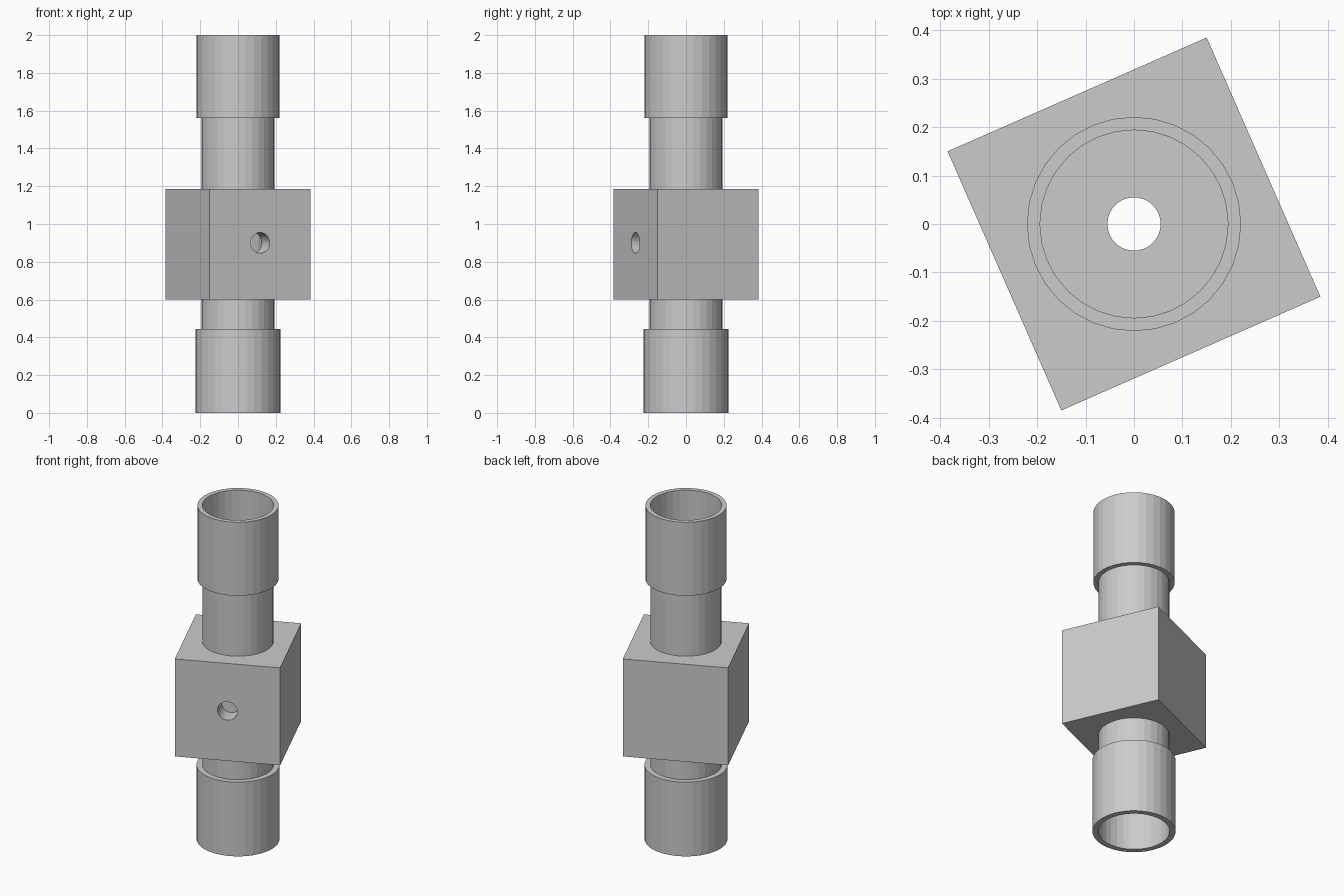
import bpy
from math import cos, sin, tau, radians, pi

if "Cube" in bpy.data.objects:
    bpy.data.objects.remove(bpy.data.objects["Cube"])

SIDES = 32
PIPE_R, BORE_R = 0.194, 0.055


def tube(name, outer, inner, z0, z1):
    """Open hollow cylinder made of four joined rings."""
    rings = [(outer, z0), (outer, z1), (inner, z1), (inner, z0)]
    verts = [(r * cos(tau * i / SIDES), r * sin(tau * i / SIDES), z)
             for r, z in rings for i in range(SIDES)]
    faces = []
    for k in range(4):
        a, b = k * SIDES, (k + 1) % 4 * SIDES
        for i in range(SIDES):
            j = (i + 1) % SIDES
            faces.append((a + i, a + j, b + j, b + i))
    mesh = bpy.data.meshes.new(name)
    mesh.from_pydata(verts, [], faces)
    obj = bpy.data.objects.new(name, mesh)
    bpy.context.collection.objects.link(obj)
    return obj


def drill(target, name, radius, depth, location, rotation):
    """Cut a round hole into the target."""
    bpy.ops.mesh.primitive_cylinder_add(vertices=SIDES, radius=radius, depth=depth,
                                        location=location, rotation=rotation)
    cutter = bpy.context.object
    cutter.name = name
    mod = target.modifiers.new(name, 'BOOLEAN')
    mod.operation = 'DIFFERENCE'
    mod.solver = 'EXACT'
    mod.object = cutter
    bpy.context.view_layer.objects.active = target
    bpy.ops.object.modifier_apply(modifier=name)
    bpy.data.objects.remove(cutter, do_unlink=True)


# Thick-walled pipe running through the block into both sockets
tube("pipe", PIPE_R, BORE_R, 0.24, 1.76)

# End sockets
tube("lower_socket", 0.226, PIPE_R, 0.0, 0.445)
tube("upper_socket", 0.221, PIPE_R, 1.56, 2.0)

# Turned cube block, with a pipe bore and a port in its front face
turn = radians(23.7)
size, z_mid = 0.584, 0.893
bpy.ops.mesh.primitive_cube_add(size=size, location=(0, 0, z_mid), rotation=(0, 0, turn))
block = bpy.context.object
block.name = "block"
drill(block, "pipe_bore", PIPE_R, 1.0, (0, 0, z_mid), (0, 0, 0))
drill(block, "front_port", 0.055, 0.3,
      (0.29 * sin(turn), -0.29 * cos(turn), 0.9), (pi / 2, 0, turn))
